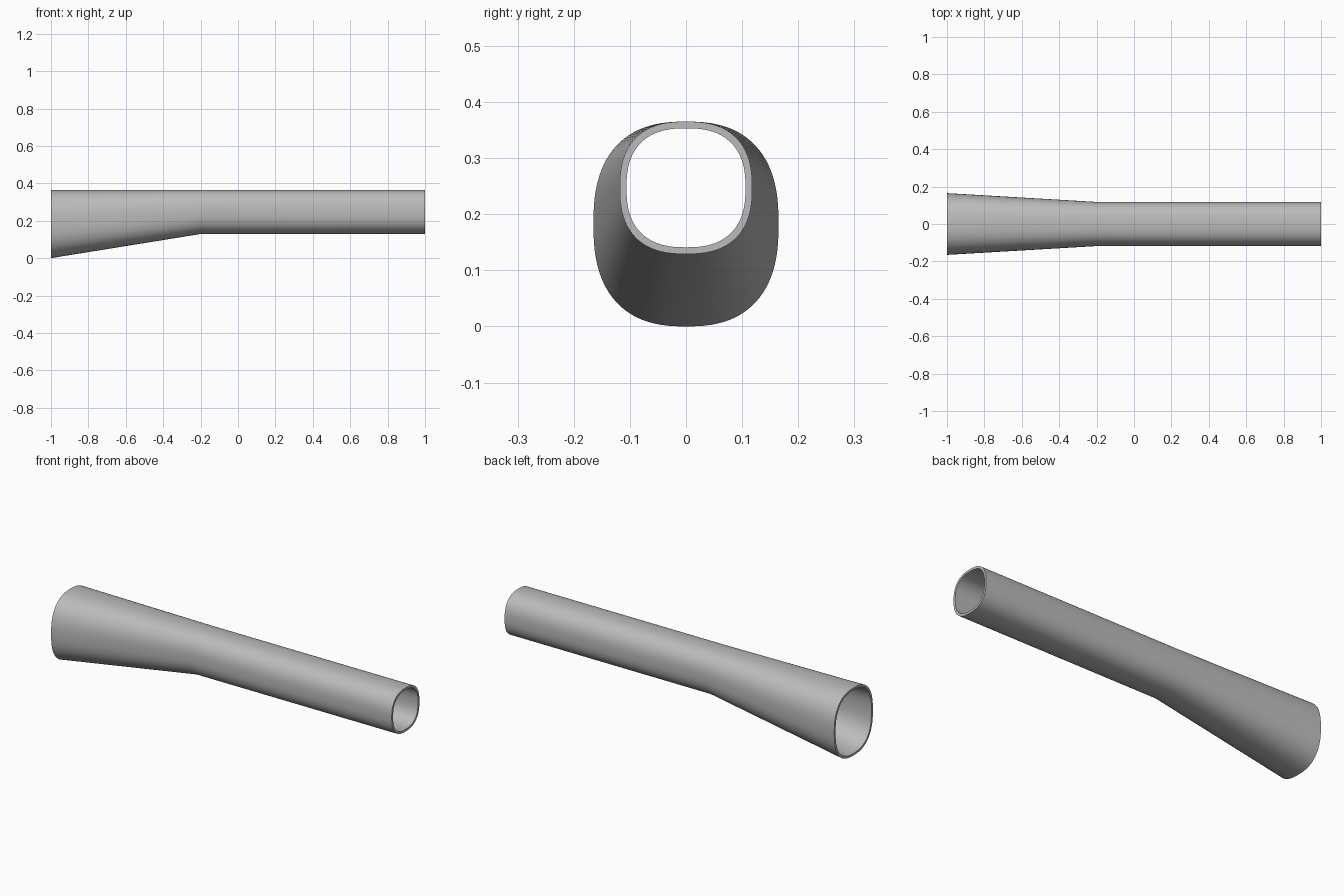
import bpy
import bmesh
from math import cos, sin, tau, radians, copysign

cube = bpy.data.objects.get("Cube")
if cube:
    bpy.data.objects.remove(cube)

SIDES = 96
WALL = 0.012
POWER = 2.5          # roundness of the soft-cornered section
TOP = 0.365
# (x, half width, half height) of each section; all share a level top
SECTIONS = [(-1, 0.165, 0.1825), (-0.2, 0.118, 0.118), (1, 0.118, 0.118)]


def soft(value):
    return copysign(abs(value) ** (2 / POWER), value)


def ring(bm, x, half_w, half_h, inset):
    """Soft-cornered cross-section, shrunk by the wall when inset."""
    mid = TOP - half_h
    angles = [tau * i / SIDES for i in range(SIDES)]
    return [bm.verts.new((x, (half_w - inset) * soft(cos(a)),
                          mid + (half_h - inset) * soft(sin(a)))) for a in angles]


# Hollow pipe: outer skin one way, inner skin back, joined by end rims
bm = bmesh.new()
rings = [ring(bm, *s, 0) for s in SECTIONS]
rings += [ring(bm, *s, WALL) for s in reversed(SECTIONS)]
for a, b in zip(rings, rings[1:] + rings[:1]):
    for i in range(SIDES):
        j = (i + 1) % SIDES
        bm.faces.new((a[i], a[j], b[j], b[i]))
bmesh.ops.recalc_face_normals(bm, faces=bm.faces)

mesh = bpy.data.meshes.new("flared_pipe")
bm.to_mesh(mesh)
bm.free()
pipe = bpy.data.objects.new("flared_pipe", mesh)
bpy.context.collection.objects.link(pipe)

# Plain grey
grey = bpy.data.materials.new("plain_grey")
grey.use_nodes = True
colour = (0.5, 0.5, 0.5, 1)
grey.diffuse_color = colour
grey.node_tree.nodes["Principled BSDF"].inputs["Base Color"].default_value = colour
mesh.materials.append(grey)

# Smooth walls, crisp rims
bpy.ops.object.select_all(action="DESELECT")
pipe.select_set(True)
bpy.context.view_layer.objects.active = pipe
bpy.ops.object.shade_smooth_by_angle(angle=radians(30))
